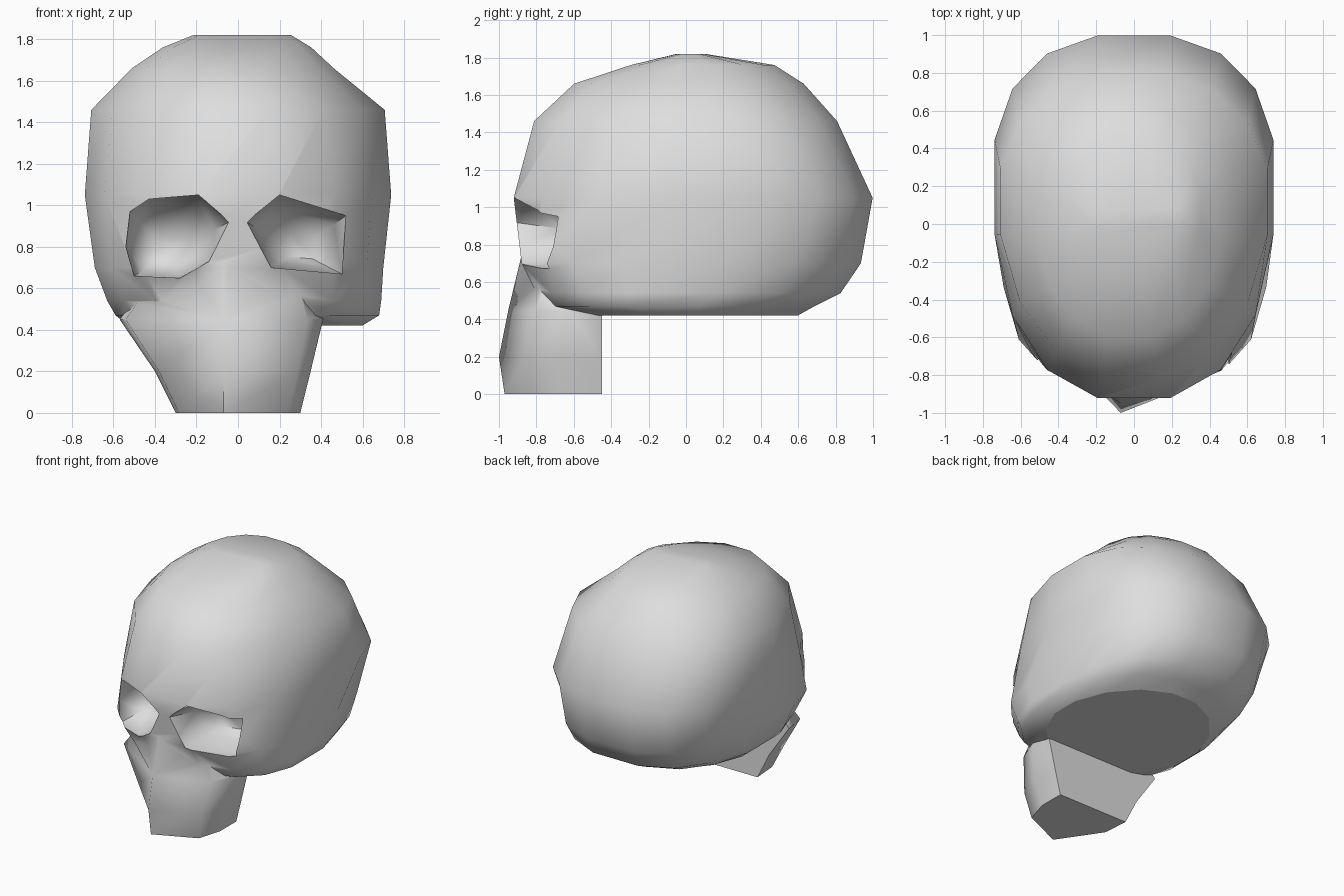
import bpy, bmesh
from math import sin, cos, pi, copysign

if "Cube" in bpy.data.objects:
    bpy.data.objects.remove(bpy.data.objects["Cube"], do_unlink=True)

bone = bpy.data.materials.new("bone grey")
bone.use_nodes = True
bone.diffuse_color = (0.73, 0.73, 0.73, 1)
bone.node_tree.nodes["Principled BSDF"].inputs["Base Color"].default_value = (0.73, 0.73, 0.73, 1)


def loft(name, rings):
    """Skin a stack of equal-length rings and close both ends."""
    bm = bmesh.new()
    loops = [[bm.verts.new(p) for p in ring] for ring in rings]
    n = len(rings[0])
    for a, b in zip(loops, loops[1:]):
        for i in range(n):
            j = (i + 1) % n
            bm.faces.new((a[i], a[j], b[j], b[i]))
    bm.faces.new(loops[0])
    bm.faces.new(loops[-1])
    bmesh.ops.recalc_face_normals(bm, faces=bm.faces)
    mesh = bpy.data.meshes.new(name)
    bm.to_mesh(mesh)
    bm.free()
    mesh.materials.append(bone)
    obj = bpy.data.objects.new(name, mesh)
    bpy.context.collection.objects.link(obj)
    return obj


def squircle(z, x0, x1, y0, y1, cy, power, sides=16):
    """Rounded horizontal ring whose front and back halves may differ."""
    cx = (x0 + x1) / 2
    pts = []
    for i in range(sides):
        a = 2 * pi * (i + 0.5) / sides
        u, v = (copysign(abs(t) ** power, t) for t in (cos(a), sin(a)))
        pts.append((cx + u * (x1 - x0) / 2,
                    cy + v * ((y1 - cy) if v > 0 else (cy - y0)), z))
    return pts


# Braincase: height, side limits, front and back limits, widest point, roundness
skull = loft("skull", [squircle(*r) for r in (
    (0.42, -0.54, 0.61, -0.62, 0.61, -0.05, 1.05),
    (0.47, -0.60, 0.69, -0.76, 0.70, -0.15, 0.82),
    (0.54, -0.64, 0.70, -0.81, 0.84, -0.10, 0.77),
    (0.70, -0.70, 0.71, -0.89, 0.95, -0.10, 0.74),
    (1.05, -0.75, 0.75, -0.94, 1.01, 0.25, 0.83),
    (1.46, -0.72, 0.72, -0.83, 0.82, 0.15, 0.95),
    (1.66, -0.52, 0.47, -0.61, 0.64, 0.05, 0.92),
    (1.76, -0.37, 0.36, -0.30, 0.48, 0.05, 0.88),
    (1.82, -0.22, 0.26, -0.05, 0.10, 0.02, 0.85))])


def jaw_ring(z, right, left, tip, back):
    """Six-sided section with a blunt, slightly off-centre front."""
    return [(right, back, z), (right * 0.95, tip + 0.29, z), (-0.07, tip, z),
            (left * 0.82, tip + 0.14, z), (left, tip + 0.32, z), (left, back, z)]


# Upper jaw, tapering down from the face
jaw = loft("jaw", [jaw_ring(*r) for r in (
    (0.0, -0.30, 0.30, -0.97, -0.45),
    (0.2, -0.40, 0.35, -1.00, -0.45),
    (0.45, -0.57, 0.41, -0.95, -0.45),
    (0.76, -0.34, 0.30, -0.875, -0.45))])
# Draw in the jaw's right front edge so the cheek overhangs it
for v in jaw.data.vertices:
    if v.index % 6 == 1:
        v.co.y += 0.03


def socket(name, outline):
    """Bowl set square to the slanting face, used to hollow out an eye socket."""
    cx = sum(p[0] for p in outline) / len(outline)
    cz = sum(p[1] for p in outline) / len(outline)
    return loft(name, [[(cx + (x - cx) * s, y + slant * abs(x), cz + (z - cz) * s - drop)
                        for x, z in outline]
                       for y, slant, s, drop in ((-1.1, 0, 1, 0), (-0.945, 0.5, 1, 0),
                                                 (-0.68, 0.3, 0.75, 0.02),
                                                 (-0.55, 0.15, 0.35, 0.05))])


left_socket = socket("left_socket_cutter", [
    (0.04, 0.92), (0.20, 1.05), (0.52, 0.95), (0.50, 0.67), (0.16, 0.70)])
right_socket = socket("right_socket_cutter", [
    (-0.04, 0.92), (-0.19, 1.05), (-0.43, 1.03), (-0.52, 0.97),
    (-0.54, 0.80), (-0.50, 0.66), (-0.28, 0.65), (-0.14, 0.73)])

# Fuse the jaw, then hollow the sockets
bpy.context.view_layer.objects.active = skull
for part, op in ((jaw, 'UNION'), (left_socket, 'DIFFERENCE'), (right_socket, 'DIFFERENCE')):
    mod = skull.modifiers.new(part.name, 'BOOLEAN')
    mod.operation, mod.object, mod.solver = op, part, 'EXACT'
    bpy.ops.object.modifier_apply(modifier=mod.name)
    bpy.data.objects.remove(part, do_unlink=True)

# Smooth bone with crisp socket rims and flat undersides
for o in bpy.context.selected_objects:
    o.select_set(False)
skull.select_set(True)
bpy.ops.object.shade_smooth_by_angle(angle=1.1)
bm = bmesh.new()
bm.from_mesh(skull.data)
for f in bm.faces:
    if f.normal.z < -0.97 or f.normal.y > 0.99:
        for e in f.edges:
            e.smooth = False
bm.to_mesh(skull.data)
bm.free()
